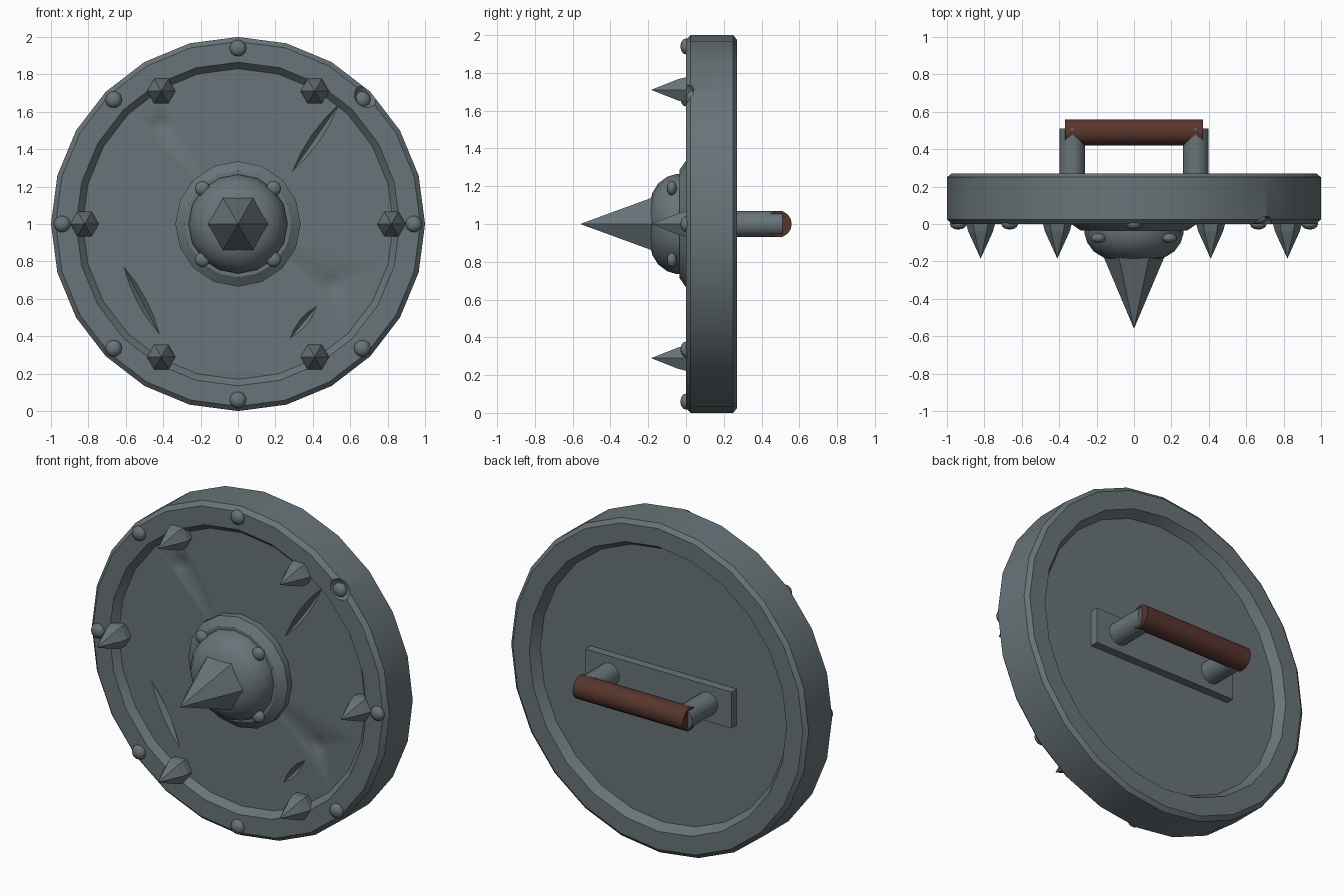
import bpy, bmesh, math
from mathutils import Matrix, Vector

if "Cube" in bpy.data.objects:
    bpy.data.objects.remove(bpy.data.objects["Cube"])


def material(name, rgb):
    m = bpy.data.materials.new(name)
    m.diffuse_color = (*rgb, 1)
    m.use_nodes = True
    m.node_tree.nodes["Principled BSDF"].inputs["Base Color"].default_value = m.diffuse_color
    return m


STEEL = material("dark steel", (0.14, 0.175, 0.19))
LEATHER = material("brown leather", (0.095, 0.036, 0.026))


def finish(name, bm, mat, matrix):
    bmesh.ops.recalc_face_normals(bm, faces=bm.faces)
    me = bpy.data.meshes.new(name)
    bm.to_mesh(me)
    bm.free()
    me.transform(matrix)
    me.materials.append(mat)
    ob = bpy.data.objects.new(name, me)
    bpy.context.collection.objects.link(ob)
    return ob


def smooth(ob, angle=32):
    bpy.ops.object.select_all(action='DESELECT')
    ob.select_set(True)
    bpy.context.view_layer.objects.active = ob
    bpy.ops.object.shade_smooth_by_angle(angle=math.radians(angle))


def lathe(name, profile, segs, matrix=Matrix(), mat=STEEL):
    """Closed solid turned about the y axis; profile is (radius, y) from pole to pole."""
    bm = bmesh.new()
    rings = []
    for r, y in profile:
        n = 1 if r == 0 else segs
        rings.append([bm.verts.new((r * math.cos(math.tau * i / segs), y,
                                    r * math.sin(math.tau * i / segs))) for i in range(n)])
    for a, b in zip(rings, rings[1:]):
        for i in range(segs):
            j = (i + 1) % segs
            quad = [a[i % len(a)], a[j % len(a)], b[j % len(b)], b[i % len(b)]]
            bm.faces.new(list(dict.fromkeys(quad)))
    return finish(name, bm, mat, matrix)


def at(x, y, z):
    return Matrix.Translation((x, y, z))


def ball(n):
    return [(0, -1)] + [(math.cos(a), math.sin(a)) for a in
            (-math.pi / 2 + math.pi * i / n for i in range(1, n))] + [(0, 1)]


# Shield body: rim with recessed plates front and back
body = lathe("shield_body", [(0, 0.04), (0.83, 0.04), (0.865, 0), (0.975, 0), (1, 0.025),
                             (1, 0.25), (0.975, 0.27), (0.865, 0.27), (0.83, 0.215),
                             (0, 0.215)], 24, at(0, 0, 1))

# Battle damage: long gashes and shallow dents cut from the front
cutters = []
for x0, z0, x1, z1, w in ((0.29, 1.28, 0.54, 1.64, 0.026), (-0.61, 0.77, -0.42, 0.41, 0.024),
                          (0.28, 0.39, 0.42, 0.56, 0.022)):
    d = Vector((x1 - x0, 0, z1 - z0))
    u = d.normalized()
    side = u.cross(Vector((0, 1, 0)))
    m = Matrix((side * w, d / 2, Vector((0, 1, 0)) * 0.03)).transposed().to_4x4()
    cutters.append(lathe("gash_cutter", [(0, -1), (0.75, -0.5), (1, 0), (0.75, 0.5), (0, 1)], 4,
                         at((x0 + x1) / 2, 0.04, (z0 + z1) / 2) @ m))
for x, y, z, r in ((-0.41, -0.10, 1.53, 0.155), (0.51, -0.10, 0.68, 0.155),
                   (0.69, -0.03, 1.69, 0.075)):
    cutters.append(lathe("dent_cutter", ball(12), 16, at(x, y, z) @ Matrix.Scale(r, 4)))
bpy.context.view_layer.objects.active = body
for c in cutters:
    mod = body.modifiers.new("cut", 'BOOLEAN')
    mod.operation = 'DIFFERENCE'
    mod.solver = 'EXACT'
    mod.object = c
    bpy.ops.object.modifier_apply(modifier=mod.name)
    bpy.data.objects.remove(c)
smooth(body)

# Six rim spikes
for i in range(6):
    a = math.tau * i / 6
    lathe("rim_spike", [(0, 0.08), (0.07, 0.08), (0.077, 0), (0.066, -0.04), (0, -0.185)], 6,
          at(0.82 * math.cos(a), 0, 1 + 0.82 * math.sin(a)))

# Eight rim rivets, one knocked inwards
for i in range(8):
    a = math.tau * i / 8
    y = 0.03 if i == 1 else 0.0
    smooth(lathe("rim_rivet", ball(6), 10, at(0.94 * math.cos(a), y, 1 + 0.94 * math.sin(a))
                 @ Matrix.Diagonal((0.045, 0.03, 0.045, 1))), 50)

# Central boss: collar, dome, spike and rivets
smooth(lathe("boss_collar", [(0, 0.06), (0.335, 0.06), (0.335, 0), (0.285, -0.035), (0, -0.035)],
             16, at(0, 0, 1)))
smooth(lathe("boss_dome", [(0, 0), (0.265, 0), (0.265, -0.05), (0.25, -0.10), (0.215, -0.147),
                           (0.165, -0.178), (0.09, -0.197), (0, -0.203)], 16, at(0, 0, 1)))
lathe("boss_spike", [(0, -0.10), (0.168, -0.10), (0.165, -0.17), (0, -0.56)], 6, at(0, 0, 1))
for sx in (-1, 1):
    for sz in (-1, 1):
        smooth(lathe("boss_rivet", ball(6), 10, at(0.19 * sx, -0.075, 1 + 0.19 * sz)
                     @ Matrix.Diagonal((0.041, 0.026, 0.041, 1))), 50)

# Back handle: mounting plate, posts and leather grip
bm = bmesh.new()
bmesh.ops.create_cube(bm, size=1)
finish("handle_plate", bm, STEEL, at(0, 0.235, 1) @ Matrix.Diagonal((0.98, 0.06, 0.22, 1)))
for sx in (-1, 1):
    smooth(lathe("handle_post", [(0, 0.22), (0.068, 0.22), (0.068, 0.51), (0, 0.51)], 16,
                 at(0.33 * sx, 0, 1)))
smooth(lathe("handle_grip", [(0, -0.37), (0.07, -0.37), (0.07, 0.37), (0, 0.37)], 16,
             at(0, 0.49, 1) @ Matrix.Rotation(math.pi / 2, 4, 'Z'), LEATHER))
